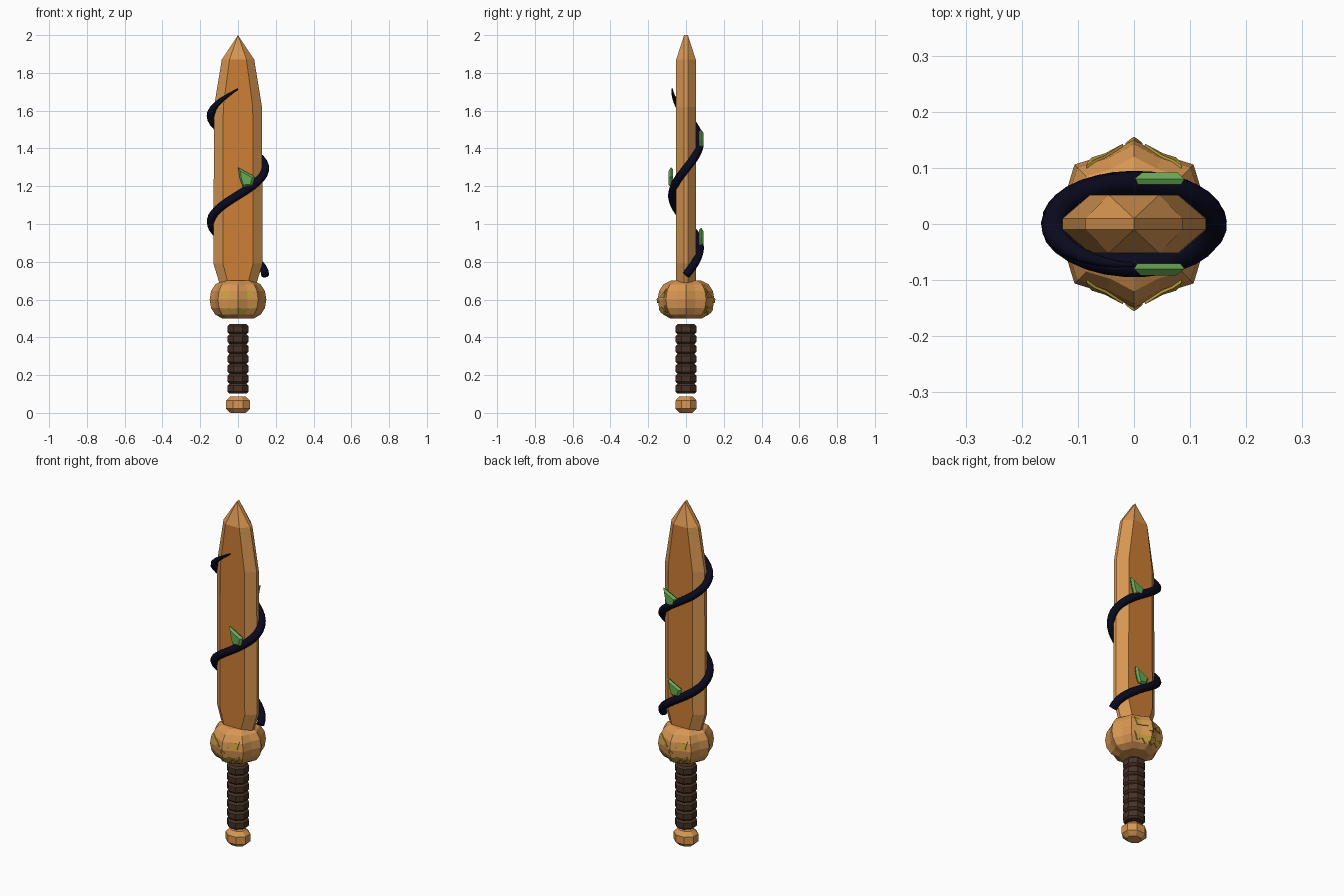
import bpy, bmesh
from math import sin, cos, pi, radians

cube = bpy.data.objects.get("Cube")
if cube:
    bpy.data.objects.remove(cube, do_unlink=True)


def material(name, rgb):
    m = bpy.data.materials.new(name)
    m.use_nodes = True
    m.diffuse_color = (*rgb, 1)
    m.node_tree.nodes["Principled BSDF"].inputs["Base Color"].default_value = (*rgb, 1)
    return m


light_orange = material("light orange", (0.69, 0.31, 0.085))
deep_orange = material("deep orange", (0.62, 0.21, 0.035))
brown = material("dark brown", (0.062, 0.031, 0.018))
navy = material("midnight navy", (0.003, 0.003, 0.014))
green = material("leaf green", (0.14, 0.40, 0.09))
gold = material("gold", (0.58, 0.38, 0.05))


def loft(bm, rings):
    """Skin a stack of equal point rings and cap both ends."""
    loops = [[bm.verts.new(p) for p in ring] for ring in rings]
    n = len(loops[0])
    for a, b in zip(loops, loops[1:]):
        for i in range(n):
            j = (i + 1) % n
            bm.faces.new((a[i], a[j], b[j], b[i]))
    bm.faces.new(loops[0][::-1])
    bm.faces.new(loops[-1])


def finish(name, bm, *mats):
    bmesh.ops.remove_doubles(bm, verts=bm.verts, dist=0.0001)
    bmesh.ops.recalc_face_normals(bm, faces=bm.faces)
    mesh = bpy.data.meshes.new(name)
    bm.to_mesh(mesh)
    bm.free()
    for m in mats:
        mesh.materials.append(m)
    ob = bpy.data.objects.new(name, mesh)
    bpy.context.collection.objects.link(ob)
    return ob


def octagon(z, rx, ry):
    k = 1 / cos(pi / 8)
    return [(rx * k * cos(pi / 8 + i * pi / 4), ry * k * sin(pi / 8 + i * pi / 4), z)
            for i in range(8)]


# Blade: bevelled edges around a flat panel on each side
def blade_ring(z, edge, panel, thick, rim=0.01):
    quarter = [(edge, rim), (panel, thick)]
    half = quarter + [(-x, y) for x, y in quarter[::-1]]
    return [(x, y, z) for x, y in half] + [(-x, -y, z) for x, y in half]


bm = bmesh.new()
loft(bm, [blade_ring(0.66, 0.09, 0.045, 0.052), blade_ring(0.79, 0.13, 0.08, 0.052),
          blade_ring(1.62, 0.127, 0.078, 0.052), blade_ring(1.87, 0.086, 0.045, 0.052),
          blade_ring(2.0, 0.0, 0.0, 0.01)])
bm.normal_update()
for f in bm.faces:
    if abs(f.normal.y) > 0.98:
        f.material_index = 1
finish("blade", bm, light_orange, deep_orange)


# Pumpkin guard: eight ridged lobes
def pumpkin(name, grow, mat):
    bm = bmesh.new()
    rings = []
    for h, s in ((-0.1, 0.55), (-0.08, 0.8), (-0.045, 0.95), (0, 1),
                 (0.045, 0.95), (0.08, 0.8), (0.1, 0.55)):
        ring = []
        for i in range(16):
            r = (0.15 if i % 2 == 0 else 0.133) * s * grow
            ring.append((r * cos(i * pi / 8), r * sin(i * pi / 8), 0.6 + h * grow))
        rings.append(ring)
    loft(bm, rings)
    return finish(name, bm, mat)


pumpkin("pumpkin_guard", 1, light_orange)

# Carved face on front and back: a thin gold skin cut to the face shapes
eye = [(0.02, 0.61), (0.085, 0.657), (0.075, 0.61)]
nose = [(0, 0.607), (0.015, 0.583), (-0.015, 0.583)]
grin = [(0, 0.547), (0.03, 0.56), (0.05, 0.55), (0.088, 0.568),
        (0.065, 0.53), (0.04, 0.54), (0.02, 0.518), (0, 0.53)]
mouth = grin + [(-x, z) for x, z in grin[-2:0:-1]]
bm = bmesh.new()
for side in (-1, 1):
    for shape in (eye, [(-x, z) for x, z in eye], nose, mouth):
        loft(bm, [[(x, side * y, z) for x, z in shape] for y in (0.05, 0.2)])
cutter = finish("face_cutter", bm, gold)
cutter.hide_render = True
face = pumpkin("carved_face", 1.035, gold)
cut = face.modifiers.new("cut", "BOOLEAN")
cut.operation = "INTERSECT"
cut.solver = "EXACT"
cut.object = cutter
bpy.context.view_layer.objects.active = face
bpy.ops.object.modifier_apply(modifier="cut")
bpy.data.objects.remove(cutter, do_unlink=True)

# Grip: seven stacked ribs with grooves between them
bm = bmesh.new()
rings = []
pitch = 0.0525
for i in range(7):
    z = 0.102 + i * pitch
    for t, r in ((0, 0.045), (0.2, 0.055), (0.8, 0.055), (1, 0.045)):
        if i == 0 or t > 0:
            rings.append(octagon(z + t * pitch, r, r))
loft(bm, rings)
finish("grip", bm, brown)

# Pommel
bm = bmesh.new()
loft(bm, [octagon(0.0, 0.04, 0.035), octagon(0.022, 0.064, 0.056),
          octagon(0.065, 0.064, 0.056), octagon(0.088, 0.04, 0.035)])
finish("pommel", bm, light_orange)

# Vine: tube winding up the blade, thinning at the top
curve = bpy.data.curves.new("vine", "CURVE")
curve.dimensions = "3D"
curve.bevel_depth = 0.022
curve.bevel_resolution = 2
curve.use_fill_caps = True
steps = 48
spline = curve.splines.new("POLY")
spline.points.add(steps)
for i, p in enumerate(spline.points):
    t = i / steps
    a = radians(630) * t
    p.co = (0.144 * cos(a), 0.073 * sin(a), 0.73 + 0.985 * t, 1)
    p.radius = min(1, 0.15 + (1 - t) * 7)
curve.materials.append(navy)
vine = bpy.data.objects.new("vine", curve)
bpy.context.collection.objects.link(vine)
bpy.context.view_layer.objects.active = vine
vine.select_set(True)
bpy.ops.object.convert(target="MESH")

# Leaves: offsets from the pointed tip, with thin bevelled rims
outline = [(0, 0), (0.09, -0.05), (0.075, -0.1), (0.025, -0.105), (0.01, -0.06)]
for name, side, tip_x, tip_z, height in (("front_leaf", -1, 0.0, 1.30, 1.0),
                                         ("upper_back_leaf", 1, 0.09, 1.50, 0.9),
                                         ("lower_back_leaf", 1, 0.06, 0.98, 0.9)):
    bm = bmesh.new()
    rings = []
    for y, s in ((0.07, 0.85), (0.08, 1), (0.092, 0.7)):
        rings.append([(tip_x - side * (0.04 + (u - 0.04) * s), side * y,
                       tip_z + height * (-0.065 + (w + 0.065) * s)) for u, w in outline])
    loft(bm, rings)
    finish(name, bm, green)
